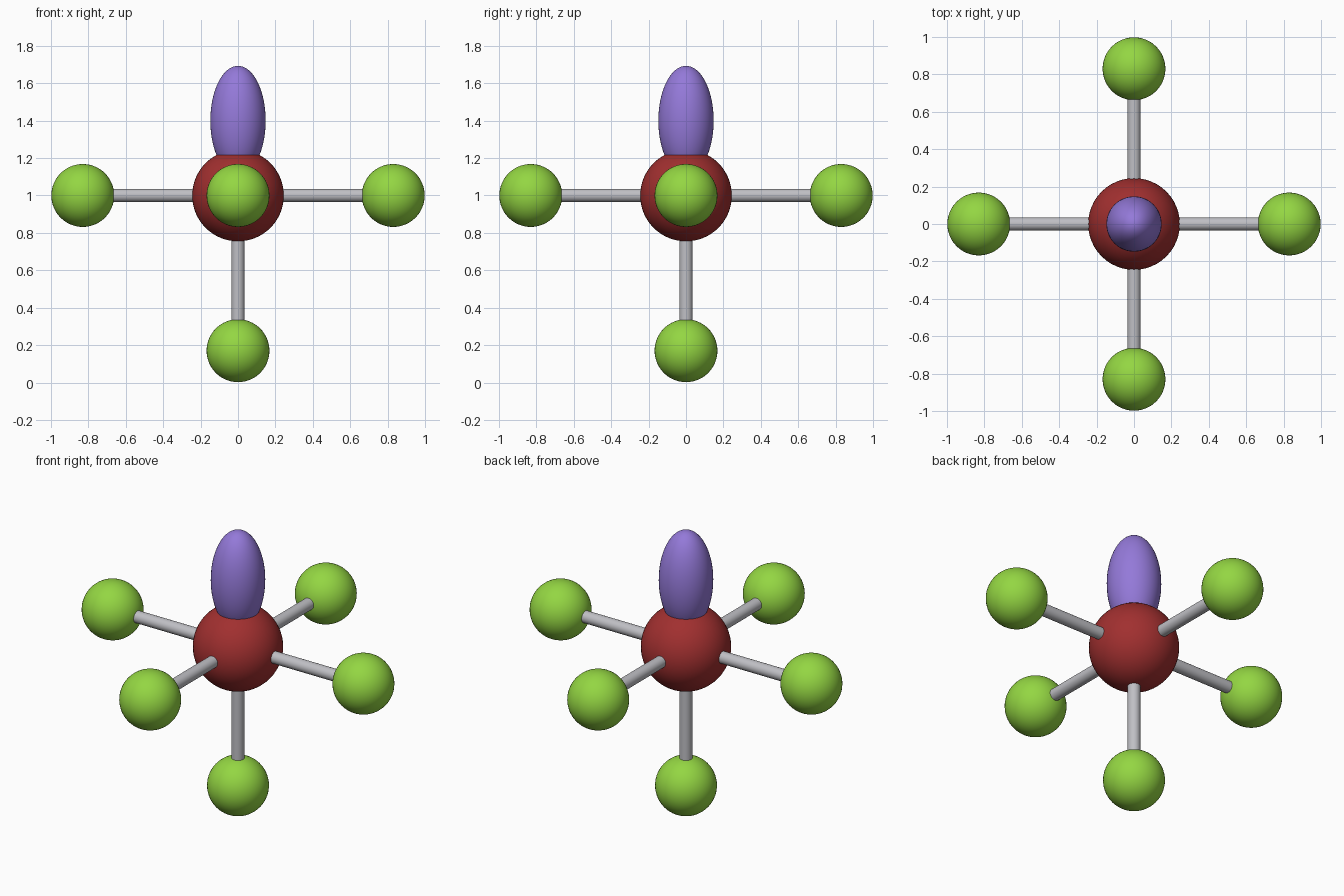
import bpy
from mathutils import Vector

cube = bpy.data.objects.get("Cube")
if cube:
    bpy.data.objects.remove(cube, do_unlink=True)

CENTRE = Vector((0, 0, 1))
REACH = 0.83          # centre to outer ball
BALL_RADIUS = 0.168
CORE_RADIUS = 0.245
ROD_RADIUS = 0.035


def material(name, srgb):
    linear = [((c + 0.055) / 1.055) ** 2.4 for c in srgb]
    mat = bpy.data.materials.new(name)
    mat.use_nodes = True
    mat.diffuse_color = (*linear, 1)
    mat.node_tree.nodes["Principled BSDF"].inputs["Base Color"].default_value = (*linear, 1)
    return mat


def finish(name, mat):
    obj = bpy.context.object
    obj.name = name
    obj.data.materials.append(mat)
    bpy.ops.object.shade_smooth_by_angle()
    return obj


def ball(name, location, radius, mat, stretch=1):
    bpy.ops.mesh.primitive_uv_sphere_add(segments=48, ring_count=32, radius=radius, location=location)
    obj = finish(name, mat)
    obj.scale.z = stretch
    return obj


def rod(name, start, end, mat):
    span = end - start
    bpy.ops.mesh.primitive_cylinder_add(vertices=32, radius=ROD_RADIUS, depth=span.length,
                                        location=(start + end) / 2,
                                        rotation=span.to_track_quat('Z', 'Y').to_euler())
    return finish(name, mat)


red = material("dark red", (0.63, 0.185, 0.185))
green = material("leaf green", (0.58, 0.84, 0.26))
grey = material("light grey", (0.75, 0.75, 0.77))
purple = material("soft purple", (0.58, 0.475, 0.85))

# Central ball and the elongated lobe standing on it
ball("central_ball", CENTRE, CORE_RADIUS, red)
ball("top_lobe", (0, 0, 1.4), 0.148, purple, stretch=1.98)

# Five outer balls, each joined to the centre by a rod
directions = {
    "left": (1, 0, 0),
    "right": (-1, 0, 0),
    "front": (0, -1, 0),
    "back": (0, 1, 0),
    "bottom": (0, 0, -1),
}
for side, direction in directions.items():
    tip = CENTRE + Vector(direction) * REACH
    rod(side + "_rod", CENTRE, tip, grey)
    ball(side + "_ball", tip, BALL_RADIUS, green)
